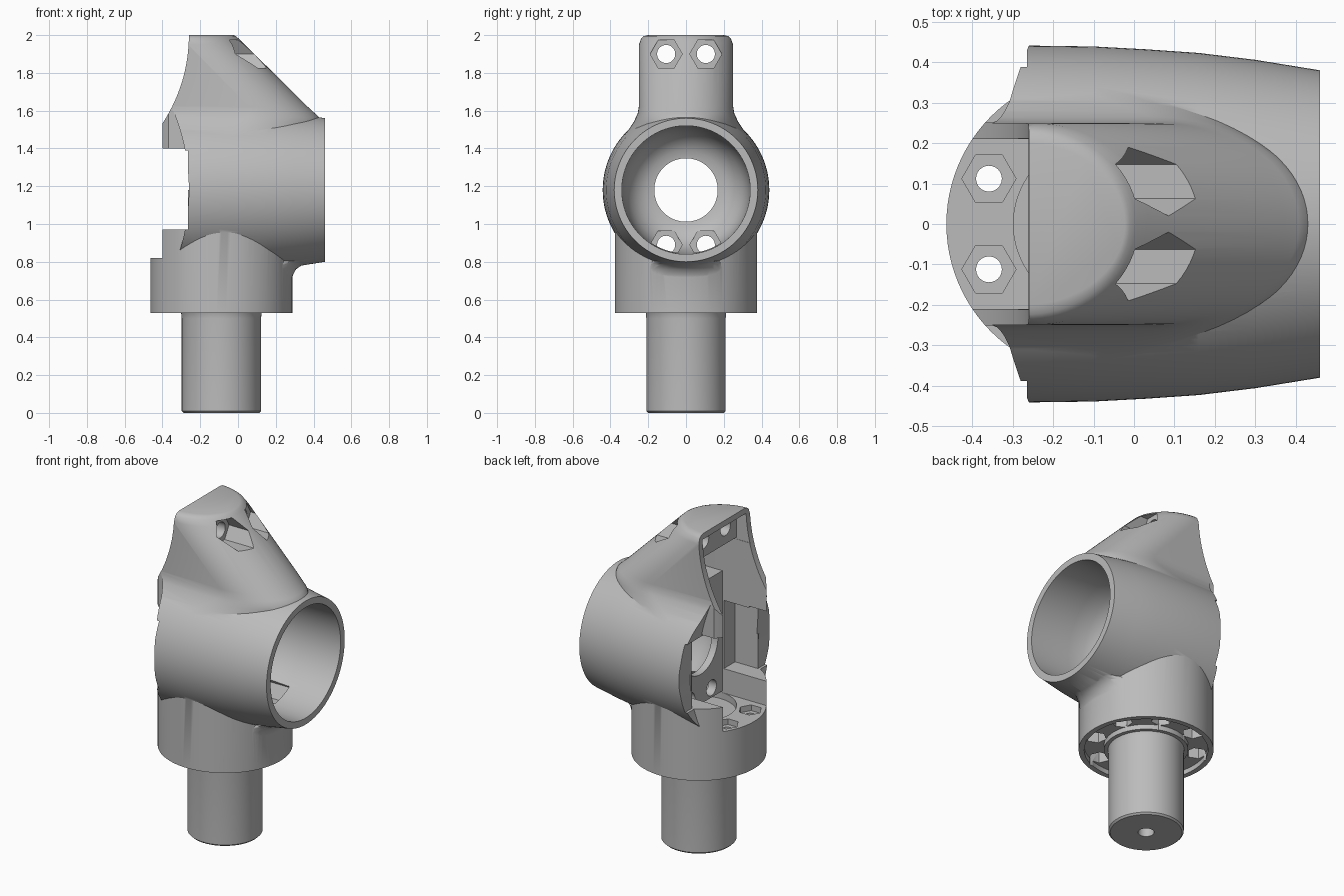
import bpy, bmesh
from math import cos, sin, pi, radians
from mathutils import Vector

cube = bpy.data.objects.get("Cube")
if cube:
    bpy.data.objects.remove(cube, do_unlink=True)

grey = bpy.data.materials.new("light grey")
grey.use_nodes = True
grey.diffuse_color = (0.5, 0.5, 0.5, 1)
grey.node_tree.nodes["Principled BSDF"].inputs["Base Color"].default_value = (0.5, 0.5, 0.5, 1)

AXIS = -0.088  # x of the vertical post axis
BORE = 1.18    # height of the horizontal bore axis


def loft(name, rings):
    """Closed solid through a list of equal-length rings."""
    bm = bmesh.new()
    rows = [[bm.verts.new(p) for p in ring] for ring in rings]
    n = len(rows[0])
    for a, b in zip(rows, rows[1:]):
        for i in range(n):
            j = (i + 1) % n
            bm.faces.new((a[i], a[j], b[j], b[i]))
    bm.faces.new(rows[0])
    bm.faces.new(rows[-1])
    bmesh.ops.recalc_face_normals(bm, faces=bm.faces)
    mesh = bpy.data.meshes.new(name)
    bm.to_mesh(mesh)
    bm.free()
    mesh.materials.append(grey)
    obj = bpy.data.objects.new(name, mesh)
    bpy.context.collection.objects.link(obj)
    return obj


def lathe(name, axis, centre, profile, sides=96, turn=0.0):
    """Solid of revolution; profile holds (position along axis, radius)."""
    rings = []
    for t, r in profile:
        ring = []
        for i in range(sides):
            a = 2 * pi * i / sides + turn
            u, v = centre[0] + r * cos(a), centre[1] + r * sin(a)
            ring.append({"X": Vector((t, u, v)), "Y": Vector((u, t, v)), "Z": Vector((u, v, t))}[axis])
        rings.append(ring)
    return loft(name, rings)


def box(name, x, y, z):
    return loft(name, [[(x[0], y[0], h), (x[1], y[0], h), (x[1], y[1], h), (x[0], y[1], h)] for h in z])


def nosed(name, rows, back):
    """Loft of D-shaped slices; rows hold (z, nose x, nose length, half width)."""
    rings = []
    for z, nose, length, half in rows:
        ring = [Vector((back, -half, z))]
        for i in range(41):
            a = -pi / 2 + pi * i / 40
            ring.append(Vector((nose - length + length * cos(a), half * sin(a), z)))
        ring.append(Vector((back, half, z)))
        rings.append(ring)
    return loft(name, rings)


def combine(target, tool, mode="DIFFERENCE"):
    tool.hide_render = True
    mod = target.modifiers.new("combine", "BOOLEAN")
    mod.operation, mod.object, mod.solver = mode, tool, "EXACT"
    graph = bpy.context.evaluated_depsgraph_get()
    mesh = bpy.data.meshes.new_from_object(target.evaluated_get(graph))
    target.modifiers.clear()
    target.data = mesh
    bpy.data.objects.remove(tool, do_unlink=True)


def bite(y0, y1):
    return lathe("bite_cutter", "Y", (-1.36, BORE), [(y0, 1.1), (y1, 1.1)], 192)


# Horizontal barrel, slightly tapered, with a curved rear edge
housing = lathe("housing", "X", (0, BORE),
                [(-0.45, 0.441), (-0.25, 0.441), (-0.1, 0.439), (0.03, 0.432), (0.16, 0.423),
                 (0.3, 0.406), (0.46, 0.38)], 128)
combine(housing, bite(-1, 1))

# Sloping upper hump with flared foot
hump = nosed("hump", [(1.4, 0.44, 0.68, 0.368), (1.43, 0.44, 0.64, 0.361), (1.46, 0.44, 0.58, 0.337),
                      (1.5, 0.44, 0.5, 0.304), (1.54, 0.44, 0.43, 0.277), (1.565, 0.43, 0.39, 0.265),
                      (1.585, 0.408, 0.35, 0.256), (1.62, 0.37, 0.31, 0.25), (1.95, 0.036, 0.28, 0.249),
                      (1.982, 0.003, 0.27, 0.238), (1.994, -0.01, 0.26, 0.224), (2.0, -0.022, 0.25, 0.2)], -0.9)
combine(hump, lathe("rear_cutter", "Y", (-1.11, 2.0), [(-1, 0.85), (1, 0.85)], 192))
for y0, y1 in ((-1, -0.251), (0.251, 1)):
    combine(hump, bite(y0, y1))
combine(housing, hump, "UNION")

# Round base with a filleted skirt under the barrel
base = lathe("base", "Z", (AXIS, 0), [(0.53, 0.376), (1.18, 0.376)])
combine(housing, base, "UNION")
skirt = nosed("skirt", [(0.7, 0.284, 0.372, 0.365), (0.73, 0.291, 0.38, 0.355), (0.76, 0.307, 0.396, 0.33),
                        (0.785, 0.342, 0.43, 0.285), (0.798, 0.39, 0.48, 0.25),
                        (0.806, 0.455, 0.545, 0.215), (0.9, 0.455, 0.545, 0.215)], -0.1)
combine(housing, skirt, "UNION")

# Rear trimmed flat above the step and rounded to the outline of the base
combine(housing, box("rear_trim", (-1, -0.4), (-1, 1), (0.82, 1.7)))
surround = box("surround", (-1, -0.35), (-0.3, 0.3), (0.9, 1.75))
combine(surround, lathe("surround_core", "Z", (AXIS, 0), [(0.8, 0.376), (1.85, 0.376)]))
combine(housing, surround)

# Rear cavity: tall slot following the slope, shallow side notches, wide chamber, top recess
combine(housing, box("slot", (-1, -0.1), (-0.21, 0.21), (0.82, 1.78)))
combine(housing, nosed("slot_head", [(1.57, 0.3, 0.2, 0.21), (1.8, 0.09, 0.2, 0.21)], -1))
combine(housing, box("notch", (-1, -0.265), (-0.6, 0.6), (0.97, 1.39)))
combine(housing, box("chamber", (-1, -0.11), (-0.32, 0.32), (0.97, 1.39)))
combine(housing, box("top_recess", (-1, -0.195), (-0.212, 0.212), (1.79, 1.965)))

# Front bore with domed end and a smaller through hole
combine(housing, lathe("bore", "X", (0, BORE),
                       [(0.6, 0.342), (0.46, 0.34), (0.2, 0.335), (0.1, 0.325), (0.03, 0.3),
                        (-0.02, 0.26), (-0.05, 0.21), (-0.06, 0.15)]))
combine(housing, lathe("bore_hole", "X", (0, BORE), [(-0.3, 0.168), (0.1, 0.168)], 64))

# Paired screw holes with hexagonal nut pockets, above and below the bore
for side in (-1, 1):
    for z, end in ((1.9, 0.4), (0.89, 0.22)):
        y = side * 0.105
        combine(housing, lathe("nut_pocket", "X", (y, z), [(-0.047, 0.085), (end, 0.085)], 6))
        combine(housing, lathe("screw_hole", "X", (y, z), [(-0.6, 0.048), (0.1, 0.048)], 32))

# Underside ring groove, bolt circle and the post seat
groove = lathe("groove", "Z", (AXIS, 0), [(0.4, 0.345), (0.56, 0.345)])
combine(groove, lathe("groove_core", "Z", (AXIS, 0), [(0.3, 0.235), (0.7, 0.235)]))
combine(housing, groove)
for k in range(8):
    a = radians(22.5 + 45 * k)
    spot = (AXIS + 0.293 * cos(a), 0.293 * sin(a))
    rear = k in (3, 4)
    combine(housing, lathe("bolt_pocket", "Z", spot, [(0.5, 0.06), (0.64, 0.06)], 6, a))
    combine(housing, lathe("bolt_hole", "Z", spot, [(0.5, 0.032), (0.95 if rear else 0.7, 0.032)], 24))
    if rear:
        combine(housing, lathe("nut_seat", "Z", spot, [(0.785, 0.067), (0.9, 0.067)], 6))
combine(housing, lathe("post_seat", "Z", (AXIS, 0), [(0.78, 0.21), (0.83, 0.21)]))

# Mounting post with a small centre hole
post = lathe("mounting_post", "Z", (AXIS, 0),
             [(0.0, 0.2), (0.01, 0.21), (0.5, 0.21), (0.53, 0.213), (0.55, 0.222), (0.57, 0.236)])
combine(post, lathe("centre_hole", "Z", (AXIS, 0), [(-0.1, 0.045), (0.3, 0.045)], 32))

# Smooth shading with crisp edges
bpy.ops.object.select_all(action="DESELECT")
for obj in (housing, post):
    obj.select_set(True)
bpy.context.view_layer.objects.active = housing
bpy.ops.object.shade_smooth_by_angle(angle=radians(30))
